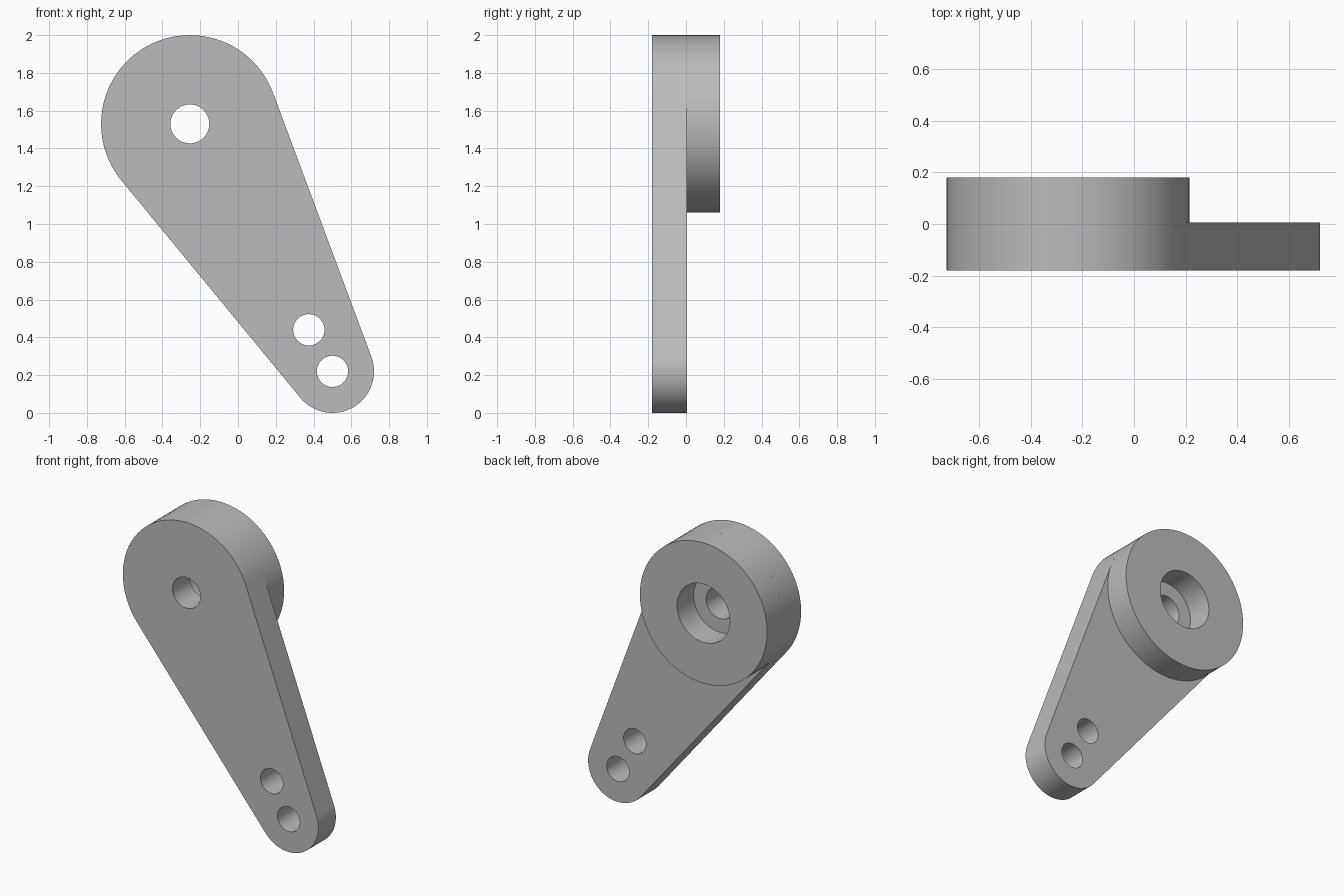
import bpy, bmesh
from math import atan2, asin, hypot, cos, sin, pi, radians
from mathutils import Vector

cube = bpy.data.objects.get("Cube")
if cube:
    bpy.data.objects.remove(cube)

HUB, HUB_R = (-0.255, 1.53), 0.47
TIP, TIP_R = (0.5, 0.22), 0.22
FRONT, STEP, BACK = -0.18, 0.005, 0.18

grey = bpy.data.materials.new("plain_grey")
grey.use_nodes = True
colour = (0.5, 0.5, 0.5, 1)
grey.diffuse_color = colour
grey.node_tree.nodes["Principled BSDF"].inputs["Base Color"].default_value = colour


def arc(centre, radius, start, sweep, steps):
    return [(centre[0] + radius * cos(start + sweep * i / steps),
             centre[1] + radius * sin(start + sweep * i / steps))
            for i in range(steps + 1)]


def circle(centre, radius, steps=64):
    return arc(centre, radius, 0, 2 * pi, steps)[:-1]


def plate(name, loops, y0, y1):
    """Extrude an outline with holes from y0 back to y1."""
    bm = bmesh.new()
    edges = []
    for loop in loops:
        verts = [bm.verts.new((x, y0, z)) for x, z in loop]
        edges += [bm.edges.new((v, verts[i - 1])) for i, v in enumerate(verts)]
    bmesh.ops.triangle_fill(bm, edges=edges, use_beauty=True, normal=Vector((0, -1, 0)))
    made = bmesh.ops.extrude_face_region(bm, geom=bm.faces[:], use_keep_orig=True)
    moved = [g for g in made["geom"] if isinstance(g, bmesh.types.BMVert)]
    bmesh.ops.translate(bm, verts=moved, vec=(0, y1 - y0, 0))
    bmesh.ops.recalc_face_normals(bm, faces=bm.faces[:])
    mesh = bpy.data.meshes.new(name)
    bm.to_mesh(mesh)
    bm.free()
    mesh.materials.append(grey)
    obj = bpy.data.objects.new(name, mesh)
    bpy.context.collection.objects.link(obj)
    bpy.ops.object.select_all(action="DESELECT")
    obj.select_set(True)
    bpy.context.view_layer.objects.active = obj
    bpy.ops.object.shade_smooth_by_angle(angle=radians(30))
    return obj


# Tapered arm: two round ends joined by their outer tangents
dx, dz = TIP[0] - HUB[0], TIP[1] - HUB[1]
axis = atan2(dz, dx)
spread = pi / 2 - asin((HUB_R - TIP_R) / hypot(dx, dz))
outline = (arc(HUB, HUB_R, axis + spread, 2 * pi - 2 * spread, 40)
           + arc(TIP, TIP_R, axis - spread, 2 * spread, 28))
holes = [circle(HUB, 0.103, 48), circle((0.375, 0.44), 0.083, 40), circle(TIP, 0.083, 40)]
plate("lever_arm", [outline] + holes, FRONT, STEP)

# Raised hub on the back with a wide bore that ends at the arm
plate("hub_ring", [circle(HUB, HUB_R, 72), circle(HUB, 0.195)], STEP, BACK)
